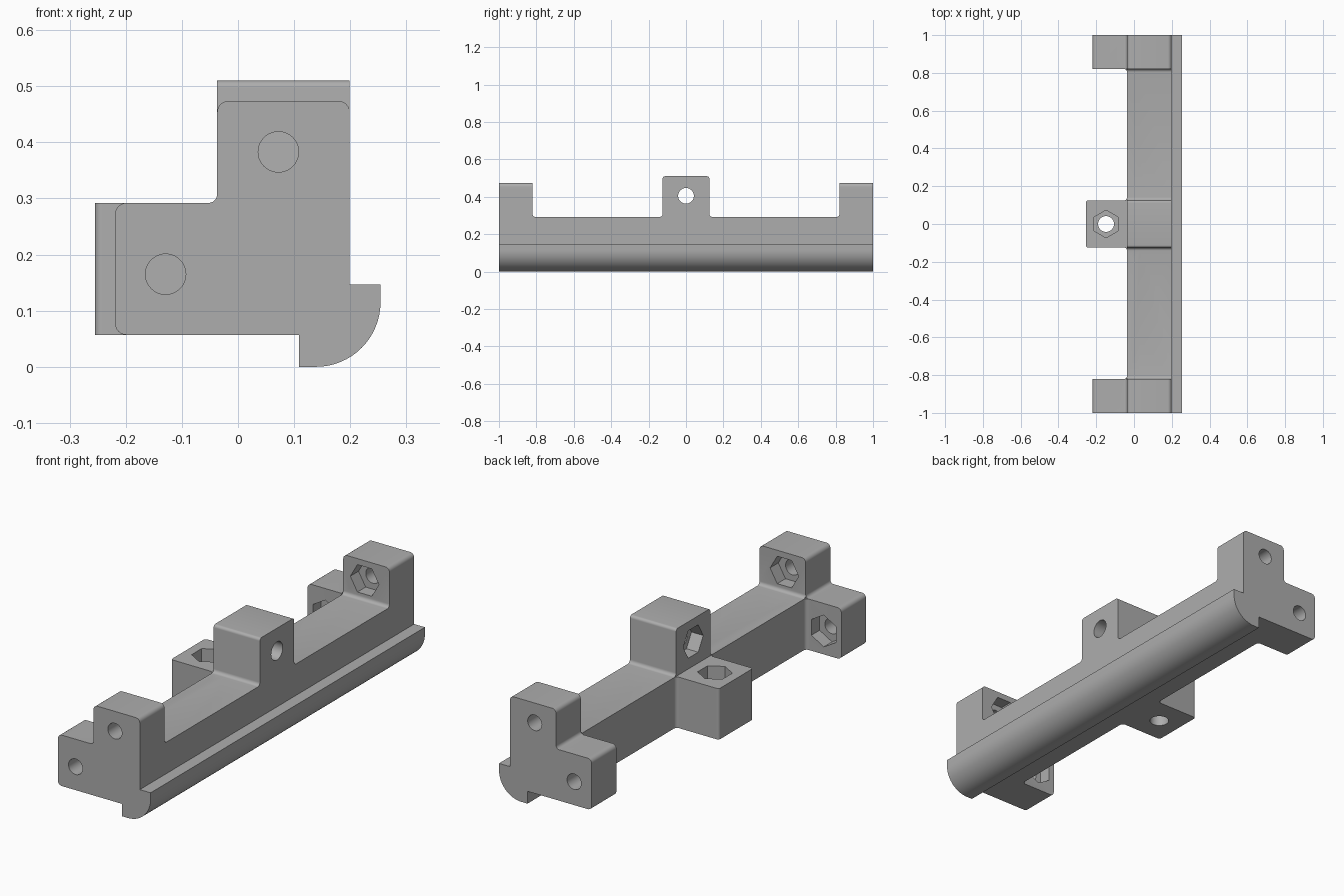
import bpy, bmesh, math
from mathutils import Vector, Matrix

cube = bpy.data.objects.get("Cube")
if cube:
    bpy.data.objects.remove(cube)

grey = bpy.data.materials.new("plain grey")
grey.use_nodes = True
grey.diffuse_color = (0.42, 0.42, 0.42, 1)
grey.node_tree.nodes["Principled BSDF"].inputs["Base Color"].default_value = (0.42, 0.42, 0.42, 1)

# Shared dimensions
X0, X1, Z0, Z1 = -0.037, 0.199, 0.057, 0.292   # square core of the bar
END_TOP, END_OUT = 0.474, -0.219               # end bracket reach
MID_TOP, MID_OUT = 0.51, -0.255                # middle lug reach
END_IN, MID_Y = 0.82, 0.125                    # lug positions along the bar
F = 0.016                                      # fillet radius


def add_object(name, bm):
    bmesh.ops.recalc_face_normals(bm, faces=bm.faces)
    mesh = bpy.data.meshes.new(name)
    bm.to_mesh(mesh)
    bm.free()
    mesh.materials.append(grey)
    obj = bpy.data.objects.new(name, mesh)
    bpy.context.collection.objects.link(obj)
    return obj


def rounded(corners):
    """Outline from (u, v) or (u, v, radius) corners of a profile."""
    out = []
    for i, c in enumerate(corners):
        p = Vector(c[:2])
        r = c[2] if len(c) > 2 else 0
        if not r:
            out.append(p)
            continue
        a = (Vector(corners[i - 1][:2]) - p).normalized()
        b = (Vector(corners[(i + 1) % len(corners)][:2]) - p).normalized()
        n = 16 if r > 0.05 else 6
        for k in range(n + 1):
            t = math.pi / 2 * k / n
            out.append(p + r * (a * (1 - math.sin(t)) + b * (1 - math.cos(t))))
    return out


def prism(name, corners, axis, lo, hi):
    """Extrude a profile along x (y,z), y (x,z) or z (x,y)."""
    place = {"x": lambda u, v: (lo, u, v),
             "y": lambda u, v: (u, lo, v),
             "z": lambda u, v: (u, v, lo)}[axis]
    bm = bmesh.new()
    face = bm.faces.new([bm.verts.new(place(*p)) for p in rounded(corners)])
    new = bmesh.ops.extrude_face_region(bm, geom=[face])["geom"]
    step = Vector([(hi - lo) * (axis == a) for a in "xyz"])
    bmesh.ops.translate(bm, vec=step, verts=[g for g in new if isinstance(g, bmesh.types.BMVert)])
    return add_object(name, bm)


def drill(name, centre, axis, radius, length, sides, roll=0):
    """Cutter whose hexagon points lie on y (axes x, z) or z (axis y)."""
    turn = {"x": Matrix.Rotation(math.pi / 2, 4, "Y"),
            "y": Matrix.Rotation(math.pi / 2, 4, "X"),
            "z": Matrix.Identity(4)}[axis]
    bm = bmesh.new()
    bmesh.ops.create_cone(bm, cap_ends=True, segments=sides, radius1=radius, radius2=radius,
                          depth=length, matrix=Matrix.Translation(centre) @ turn @ Matrix.Rotation(roll, 4, "Z"))
    return add_object(name, bm)


def mirrored(half):
    """Complete a symmetric run of (u, v, r) corners about u = 0."""
    return half + [(-c[0],) + tuple(c[1:]) for c in reversed(half)]


# Bar with the rounded lip along its lower corner
body = prism("corner_bracket", [
    (X0, Z0), (0.109, Z0), (0.109, 0), (0.254, 0, 0.115), (0.254, 0.147),
    (X1, 0.147), (X1, Z1), (X0, Z1)], "y", -1, 1)

# Upper lugs, filleted into the top of the bar
upper = prism("upper_lugs", mirrored([
    (-1, 0.2), (-1, 0.44), (-END_IN, 0.44), (-END_IN, Z1, F), (-MID_Y, Z1, F),
    (-MID_Y, MID_TOP, 0.013)]), "x", X0, X1)

# Side lugs, filleted into the side of the bar
side_half = [(-1, 0.03), (-1, -0.185), (-END_IN, -0.185), (-END_IN, X0, F), (-MID_Y, X0, F),
             (-MID_Y, MID_OUT, 0.013)]
side = prism("side_lugs", [(c[1], c[0]) + tuple(c[2:]) for c in mirrored(side_half)], "z", Z0, Z1)

additions, cutters = [upper, side], []
for s, label in ((-1, "front"), (1, "back")):
    # End bracket with rounded corners
    lo, hi = sorted((s * END_IN, s))
    additions.append(prism(label + "_end", [
        (X1, Z0), (X1, END_TOP, 0.02), (X0, END_TOP, 0.02), (X0, Z1, F),
        (END_OUT, Z1, 0.02), (END_OUT, Z0, 0.02)], "y", lo, hi))
    # Bolt holes with nut pockets on the inner faces
    for x, z, roll in ((0.072, 0.383, math.pi / 2), (-0.129, 0.165, 0)):
        cutters.append(drill("bolt_hole", (x, s * 0.9, z), "y", 0.036, 0.4, 40))
        cutters.append(drill("nut_pocket", (x, s * END_IN, z), "y", 0.073, 0.12, 6, roll))

# Middle lug holes and pockets
cutters += [
    drill("bolt_hole", (0.08, 0, 0.405), "x", 0.042, 0.4, 40),
    drill("nut_pocket", (X0, 0, 0.405), "x", 0.073, 0.12, 6),
    drill("bolt_hole", (-0.148, 0, 0.17), "z", 0.042, 0.4, 40),
    drill("nut_pocket", (-0.148, 0, Z1), "z", 0.073, 0.12, 6)]

# Combine into one solid
for tools, operation in ((additions, "UNION"), (cutters, "DIFFERENCE")):
    for tool in tools:
        tool.hide_render = True
        mod = body.modifiers.new(tool.name, "BOOLEAN")
        mod.operation, mod.object, mod.solver = operation, tool, "EXACT"
bpy.context.view_layer.update()
result = bpy.data.meshes.new_from_object(body.evaluated_get(bpy.context.evaluated_depsgraph_get()))
body.modifiers.clear()
body.data = result
for tool in additions + cutters:
    bpy.data.objects.remove(tool)
result.materials.clear()
result.materials.append(grey)
for poly in result.polygons:
    poly.material_index = 0

# Smooth fillets, sharp corners
bpy.ops.object.select_all(action="DESELECT")
body.select_set(True)
bpy.context.view_layer.objects.active = body
bpy.ops.object.shade_smooth_by_angle(angle=math.radians(30))
